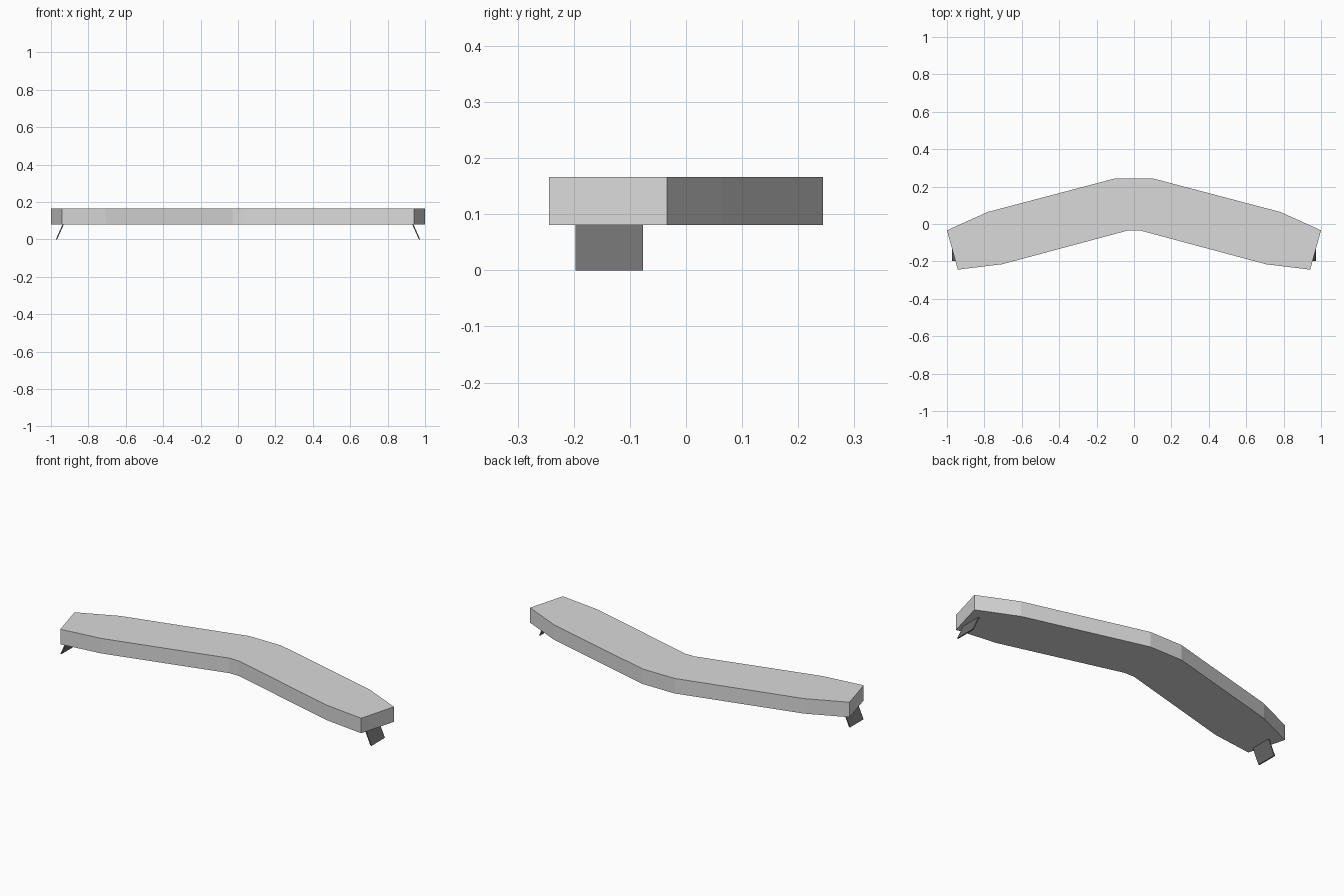
import bpy
import bmesh

if "Cube" in bpy.data.objects:
    bpy.data.objects.remove(bpy.data.objects["Cube"])


def material(name, value):
    mat = bpy.data.materials.new(name)
    mat.diffuse_color = (value, value, value, 1)
    mat.use_nodes = True
    mat.node_tree.nodes["Principled BSDF"].inputs["Base Color"].default_value = mat.diffuse_color
    return mat


light_grey = material("light_grey", 0.7)
dark_grey = material("dark_grey", 0.16)


def make_prism(name, points, offset, mat):
    """Close a polygon and extrude it by an offset."""
    bm = bmesh.new()
    base = bm.faces.new([bm.verts.new(p) for p in points])
    cap = bmesh.ops.extrude_face_region(bm, geom=[base], use_keep_orig=True)
    verts = [v for v in cap["geom"] if isinstance(v, bmesh.types.BMVert)]
    bmesh.ops.translate(bm, verts=verts, vec=offset)
    bmesh.ops.recalc_face_normals(bm, faces=bm.faces)
    mesh = bpy.data.meshes.new(name)
    bm.to_mesh(mesh)
    bm.free()
    mesh.materials.append(mat)
    obj = bpy.data.objects.new(name, mesh)
    bpy.context.collection.objects.link(obj)


# Swept bar: mirrored half outline, extruded upwards
Z_LOW, Z_HIGH = 0.081, 0.166
half = [(0.03, -0.034), (0.705, -0.215), (0.942, -0.244),
        (1.0, -0.034), (0.783, 0.064), (0.1, 0.244)]
outline = half + [(-x, y) for x, y in reversed(half)]
make_prism("swept_bar", [(x, y, Z_LOW) for x, y in outline],
           (0, 0, Z_HIGH - Z_LOW), light_grey)

# Thin splayed tabs under each end
profile = [(0.931, Z_LOW), (0.938, Z_LOW), (0.974, 0), (0.967, 0)]
for name, side in (("right_tab", 1), ("left_tab", -1)):
    make_prism(name, [(side * x, -0.197, z) for x, z in profile],
               (0, 0.12, 0), dark_grey)
